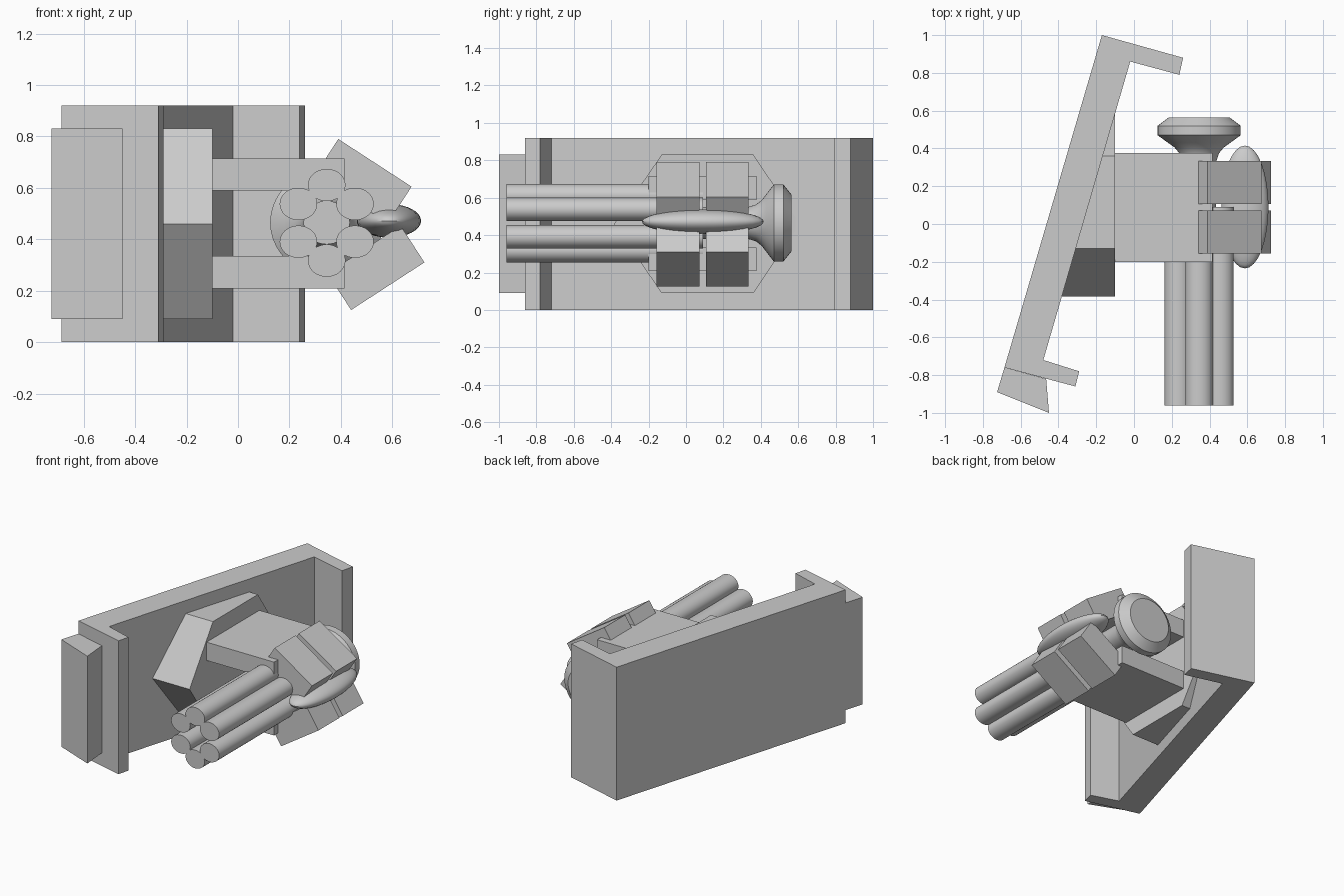
import bpy, bmesh, math
from mathutils import Matrix, Vector

cube = bpy.data.objects.get("Cube")
if cube:
    bpy.data.objects.remove(cube, do_unlink=True)

GREY = (0.6, 0.6, 0.6, 1.0)
grey = bpy.data.materials.new("plain_grey")
grey.use_nodes = True
grey.diffuse_color = GREY
grey.node_tree.nodes["Principled BSDF"].inputs["Base Color"].default_value = GREY


def finish(name, bm, smooth=False):
    """Turn a bmesh into a named, coloured object."""
    bmesh.ops.recalc_face_normals(bm, faces=bm.faces)
    mesh = bpy.data.meshes.new(name)
    bm.to_mesh(mesh)
    bm.free()
    mesh.materials.append(grey)
    obj = bpy.data.objects.new(name, mesh)
    bpy.context.collection.objects.link(obj)
    if smooth:
        bpy.ops.object.select_all(action='DESELECT')
        obj.select_set(True)
        bpy.context.view_layer.objects.active = obj
        bpy.ops.object.shade_smooth_by_angle(angle=math.radians(30))
    return obj


def prism(name, low, high):
    """Solid between two matching outlines."""
    bm = bmesh.new()
    a = [bm.verts.new(p) for p in low]
    b = [bm.verts.new(p) for p in high]
    bm.faces.new(a)
    bm.faces.new(b)
    n = len(a)
    for i in range(n):
        j = (i + 1) % n
        bm.faces.new((a[i], a[j], b[j], b[i]))
    return finish(name, bm)


def plan_prism(name, outline, z0, z1):
    return prism(name, [(x, y, z0) for x, y in outline], [(x, y, z1) for x, y in outline])


def box(name, center, size, tilt=0):
    """Box turned about the y axis."""
    bm = bmesh.new()
    m = Matrix.Translation(center) @ Matrix.Rotation(tilt, 4, 'Y') @ Matrix.Diagonal((*size, 1))
    bmesh.ops.create_cube(bm, size=1, matrix=m)
    return finish(name, bm)


def lathe(name, center, profile, scale=(1, 1), steps=40):
    """Revolve (radius, y) points about a y axis, closing both ends."""
    bm = bmesh.new()
    cx, cz = center
    rings = []
    for r, y in profile:
        ring = []
        for k in range(steps):
            t = math.tau * k / steps
            ring.append(bm.verts.new((cx + r * scale[0] * math.cos(t), y,
                                      cz + r * scale[1] * math.sin(t))))
        rings.append(ring)
    for a, b in zip(rings, rings[1:]):
        for i in range(steps):
            j = (i + 1) % steps
            bm.faces.new((a[i], a[j], b[j], b[i]))
    bm.faces.new(rings[0])
    bm.faces.new(rings[-1])
    return finish(name, bm, True)


# Slanted wall panel with a flange at each end
plan_prism("wall_panel", [(-.17, 1), (.26, .88), (.24, .79), (-.02, .86), (-.48, -.72),
                          (-.29, -.78), (-.31, -.86), (-.686, -.76)], 0, .92)

# Shorter wedge at the front end of the panel
plan_prism("end_wedge", [(-.686, -.76), (-.725, -.89), (-.45, -1), (-.465, -.82)], .09, .83)

# Hexagonal mount, its back following the slanted panel
hexagon = [(-.385, .46), (-.13, .83), (.36, .83), (.61, .46), (.36, .09), (-.13, .09)]
prism("hexagonal_mount", [(-.02 + (y - .86) * .291 - .03, y, z) for y, z in hexagon],
      [(-.10, y, z) for y, z in hexagon])

# Upper and lower arms
for side, z in (("upper", .652), ("lower", .272)):
    box(side + "_arm", (.15, .088, z), (.53, .576, .126))

# Six barrels in a ring
for i in range(6):
    t = math.tau * i / 6
    lathe(f"barrel_{i + 1}", (.345 + .127 * math.sin(t), .464 + .147 * math.cos(t)),
          [(1, -.96), (1, .09)], (.073, .063), 32)

# Flared dish behind the barrels
lathe("rear_dish", (.345, .465), [(.09, .05), (.09, .33), (.105, .375), (.13, .405), (.165, .43),
                                  (.22, .47), (.22, .52), (.16, .565)], (1, .94))

# Tilted blocks: a front and a rear pair, above and below
for side, corner, sign in (("upper", (.39, .79), 1), ("lower", (.44, .125), -1)):
    tilt = math.radians(33) * sign
    along = Vector((math.cos(tilt), 0, -math.sin(tilt)))
    inward = Vector((-math.sin(abs(tilt)), 0, -math.cos(tilt) * sign))
    for end, y in (("front", -.043), ("rear", .22)):
        c = Vector((corner[0], y, corner[1])) + along * .17 + inward * .085
        box(f"{side}_{end}_block", c, (.34, .228, .17), tilt)

# Long egg-shaped pod between the blocks
bm = bmesh.new()
bmesh.ops.create_uvsphere(bm, u_segments=32, v_segments=20, radius=1,
                          matrix=Matrix.Translation((.587, .09, .472))
                          @ Matrix.Diagonal((.125, .325, .065, 1)))
finish("side_pod", bm, True)
